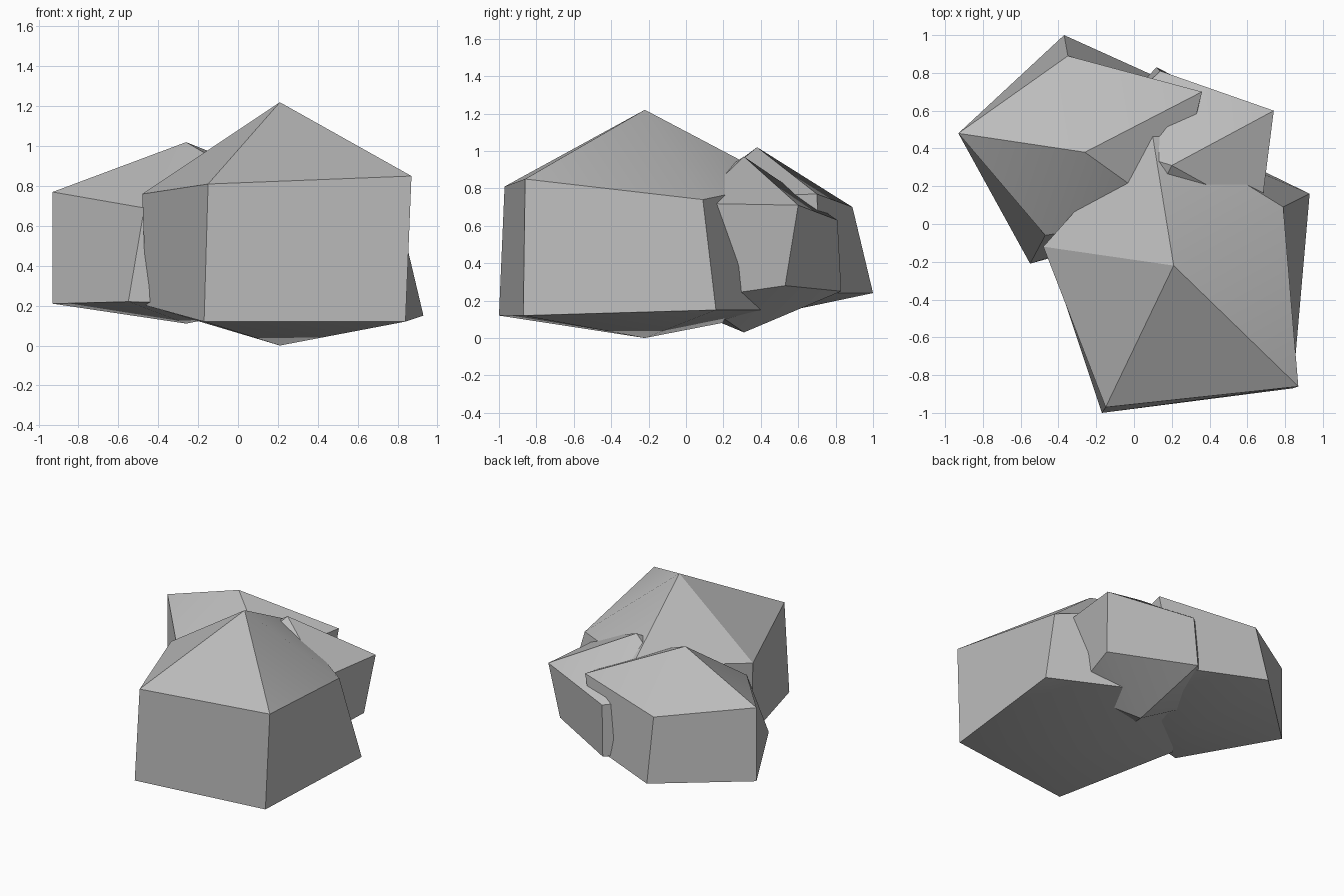
import bpy
import bmesh
import math

cube = bpy.data.objects.get("Cube")
if cube:
    bpy.data.objects.remove(cube, do_unlink=True)

# One stone grey for every rock
stone = bpy.data.materials.new("stone_grey")
stone.use_nodes = True
grey = (0.5, 0.5, 0.5, 1)
stone.diffuse_color = grey
stone.node_tree.nodes["Principled BSDF"].inputs["Base Color"].default_value = grey


def rock(name, peak, upper, lower, base):
    """Faceted boulder: two rings joined by walls, closed by a peak and a base point."""
    bm = bmesh.new()
    top, bottom = bm.verts.new(peak), bm.verts.new(base)
    up = [bm.verts.new(p) for p in upper]
    low = [bm.verts.new(p) for p in lower]
    for i in range(len(up)):
        j = (i + 1) % len(up)
        bm.faces.new((up[i], up[j], top))
        bm.faces.new((low[i], low[j], up[j], up[i]))
        bm.faces.new((low[j], low[i], bottom))
    bmesh.ops.recalc_face_normals(bm, faces=bm.faces)
    mesh = bpy.data.meshes.new(name)
    bm.to_mesh(mesh)
    bm.free()
    mesh.materials.append(stone)
    obj = bpy.data.objects.new(name, mesh)
    bpy.context.collection.objects.link(obj)
    bpy.ops.object.select_all(action="DESELECT")
    obj.select_set(True)
    bpy.context.view_layer.objects.active = obj
    bpy.ops.object.shade_smooth_by_angle(angle=math.radians(30))


# Large rock at the front
rock("front_rock", (0.21, -0.22, 1.22),
     [(-0.15, -0.97, 0.81), (0.87, -0.86, 0.85), (0.79, 0.09, 0.74),
      (0.09, 0.52, 0.83), (-0.48, -0.12, 0.76)],
     [(-0.17, -1.0, 0.12), (0.84, -0.87, 0.12), (0.93, 0.16, 0.15),
      (0.13, 0.55, 0.15), (-0.46, -0.13, 0.2)],
     (0.21, -0.22, 0))

# Medium rock behind it, on the -x side
rock("back_rock", (-0.26, 0.38, 1.02),
     [(-0.47, -0.06, 0.69), (0.2, 0.05, 0.75), (0.36, 0.7, 0.77),
      (-0.35, 0.89, 0.7), (-0.93, 0.48, 0.77)],
     [(-0.55, -0.21, 0.22), (0.2, 0, 0.2), (0.25, 0.72, 0.24),
      (-0.37, 1.0, 0.24), (-0.93, 0.48, 0.21)],
     (-0.26, 0.38, 0.11))

# Small rock wedged between the two, on the +x side
rock("side_rock", (0.2, 0.31, 0.97),
     [(0.67, 0.05, 0.72), (0.74, 0.6, 0.71), (0.14, 0.81, 0.63),
      (-0.25, 0.45, 0.66), (0, -0.1, 0.7)],
     [(0.58, 0.05, 0.21), (0.69, 0.53, 0.28), (0.12, 0.83, 0.25),
      (-0.25, 0.45, 0.25), (0, -0.1, 0.2)],
     (0.2, 0.31, 0.03))
